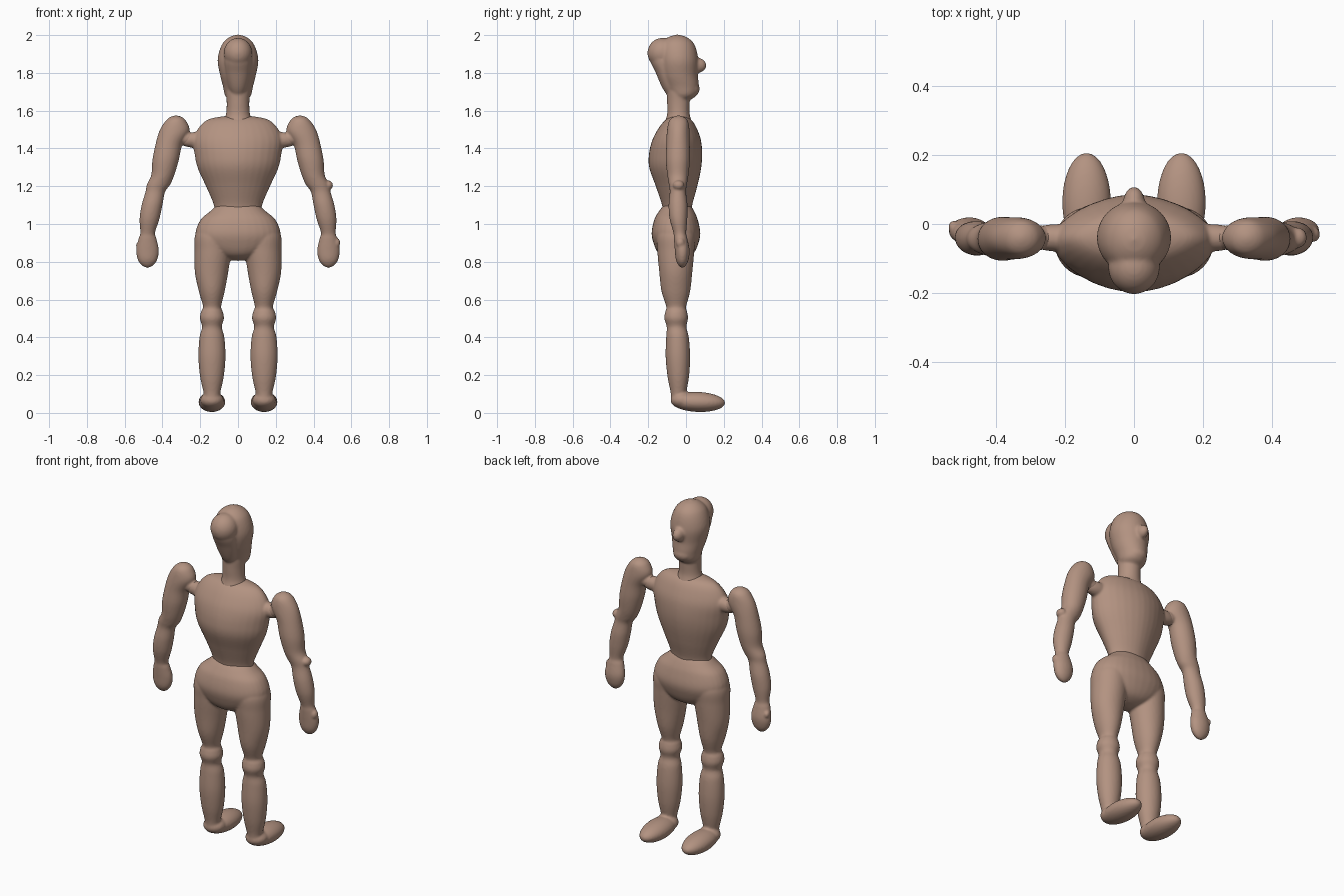
import bpy, bmesh, math
from mathutils import Vector, Matrix

clay = bpy.data.materials.new("warm clay")
clay.diffuse_color = (0.45, 0.29, 0.22, 1)


def spline(pts, steps=6):
    """Catmull-Rom through stations (z, cx, cy, rx, ry); squared radii keep the ends round."""
    p = [Vector((z, cx, cy, rx * rx, ry * ry)) for z, cx, cy, rx, ry in pts]
    p = [2 * p[0] - p[1]] + p + [2 * p[-1] - p[-2]]
    out = []
    for i in range(1, len(p) - 2):
        a, b, c, d = p[i - 1:i + 3]
        for k in range(steps):
            t = k / steps
            out.append(0.5 * (2 * b + (c - a) * t + (2 * a - 5 * b + 4 * c - d) * t * t
                              + (3 * b - a - 3 * c + d) * t ** 3))
    return out + [p[-2]]


def loft(bm, pts, power=2.0, sides=32):
    """Stack of horizontal (super)elliptical sections."""
    rings = []
    for z, cx, cy, r1, r2 in spline(pts):
        rx, ry = math.sqrt(max(r1, 1e-5)), math.sqrt(max(r2, 1e-5))
        ring = []
        for k in range(sides):
            a = 2 * math.pi * k / sides
            c, s = math.cos(a), math.sin(a)
            ring.append(bm.verts.new((cx + rx * math.copysign(abs(c) ** (2 / power), c),
                                      cy + ry * math.copysign(abs(s) ** (2 / power), s), z)))
        rings.append(ring)
    for lo, hi in zip(rings, rings[1:]):
        for k in range(sides):
            j = (k + 1) % sides
            bm.faces.new((lo[k], lo[j], hi[j], hi[k]))
    bm.faces.new(rings[0][::-1])
    bm.faces.new(rings[-1])


def ball(bm, centre, radii, tilt=0):
    m = Matrix.Translation(centre) @ Matrix.Rotation(tilt, 4, 'X') @ Matrix.Diagonal((*radii, 1))
    bmesh.ops.create_uvsphere(bm, u_segments=32, v_segments=20, radius=1, matrix=m)


def finish(name, bm, voxel=0.007, smooth=5):
    """Fuse overlapping forms into one soft skin."""
    bmesh.ops.recalc_face_normals(bm, faces=bm.faces[:])
    me = bpy.data.meshes.new(name)
    bm.to_mesh(me)
    bm.free()
    me.materials.append(clay)
    ob = bpy.data.objects.new(name, me)
    bpy.context.collection.objects.link(ob)
    r = ob.modifiers.new("fuse", 'REMESH')
    r.mode, r.voxel_size, r.use_smooth_shade = 'VOXEL', voxel, True
    s = ob.modifiers.new("soften", 'SMOOTH')
    s.factor, s.iterations = 0.5, smooth
    for f in me.polygons:
        f.use_smooth = True
    return ob


# head with hair bun, nose, jaw and neck
bm = bmesh.new()
loft(bm, [(1.64, 0, -0.04, 0, 0), (1.68, 0, -0.015, 0.068, 0.07), (1.73, 0, -0.02, 0.08, 0.088),
          (1.79, 0, -0.035, 0.095, 0.098), (1.87, 0, -0.04, 0.108, 0.105),
          (1.95, 0, -0.045, 0.085, 0.09), (2.003, 0, -0.045, 0, 0)])
ball(bm, (0, -0.125, 1.905), (0.075, 0.079, 0.08))
loft(bm, [(1.66, 0, -0.05, 0.02, 0.03), (1.72, 0, -0.075, 0.05, 0.05),
          (1.8, 0, -0.105, 0.065, 0.055), (1.88, 0, -0.12, 0.07, 0.07), (1.95, 0, -0.11, 0, 0)])
ball(bm, (0, 0.06, 1.84), (0.032, 0.048, 0.04))
ball(bm, (0, 0.03, 1.715), (0.055, 0.042, 0.042))
loft(bm, [(1.53, 0, -0.04, 0.08, 0.075), (1.58, 0, -0.04, 0.064, 0.06),
          (1.64, 0, -0.04, 0.06, 0.06), (1.7, 0, -0.04, 0.064, 0.062)])
finish("head_and_neck", bm)

# torso: lens-shaped ribcage, narrow waist, shoulder pegs
bm = bmesh.new()
loft(bm, [(1.575, 0, -0.04, 0, 0), (1.55, 0, -0.04, 0.165, 0.07), (1.5, 0, -0.045, 0.215, 0.105),
          (1.44, 0, -0.05, 0.238, 0.13), (1.37, 0, -0.055, 0.23, 0.141),
          (1.3, 0, -0.057, 0.215, 0.138), (1.2, 0, -0.05, 0.17, 0.11),
          (1.1, 0, -0.047, 0.128, 0.08), (1.03, 0, -0.047, 0.13, 0.08)], power=1.8)
for sx in (-1, 1):
    ball(bm, (sx * 0.22, -0.04, 1.445), (0.1, 0.04, 0.042))
finish("torso", bm)

# pelvis and legs
bm = bmesh.new()
loft(bm, [(1.1, 0, -0.047, 0.11, 0.07), (1.065, 0, -0.05, 0.15, 0.095),
          (1.02, 0, -0.053, 0.2, 0.116), (0.95, 0, -0.053, 0.225, 0.129),
          (0.89, 0, -0.053, 0.2, 0.116), (0.84, 0, -0.053, 0.13, 0.09), (0.805, 0, -0.053, 0, 0)], power=2.2)
for sx in (-1, 1):
    x = sx
    loft(bm, [(1.02, x * 0.12, -0.053, 0, 0), (0.95, x * 0.125, -0.053, 0.1, 0.1),
              (0.86, x * 0.132, -0.054, 0.098, 0.098), (0.75, x * 0.14, -0.054, 0.089, 0.088),
              (0.65, x * 0.139, -0.054, 0.07, 0.077), (0.565, x * 0.137, -0.052, 0.048, 0.053),
              (0.535, x * 0.138, -0.052, 0.058, 0.058), (0.5, x * 0.138, -0.052, 0.064, 0.063),
              (0.455, x * 0.138, -0.05, 0.052, 0.052), (0.4, x * 0.138, -0.045, 0.066, 0.06),
              (0.3, x * 0.138, -0.043, 0.072, 0.065), (0.2, x * 0.138, -0.041, 0.064, 0.058),
              (0.11, x * 0.138, -0.04, 0.045, 0.042), (0.06, x * 0.138, -0.04, 0.04, 0.04)])
    # foot: heel block running into a long toe
    ball(bm, (x * 0.138, 0.063, 0.058), (0.071, 0.145, 0.053), -0.04)
    ball(bm, (x * 0.138, -0.02, 0.068), (0.062, 0.062, 0.044))
finish("pelvis_and_legs", bm)

# arms hanging outward, with mitten hands
for side, sx in (("left", -1), ("right", 1)):
    bm = bmesh.new()
    loft(bm, [(1.575, sx * 0.328, -0.04, 0, 0), (1.545, sx * 0.329, -0.04, 0.055, 0.05),
              (1.49, sx * 0.337, -0.041, 0.08, 0.06), (1.42, sx * 0.366, -0.042, 0.071, 0.062),
              (1.34, sx * 0.383, -0.043, 0.07, 0.064), (1.26, sx * 0.398, -0.043, 0.061, 0.056),
              (1.21, sx * 0.42, -0.043, 0.062, 0.048), (1.17, sx * 0.438, -0.043, 0.052, 0.043),
              (1.1, sx * 0.455, -0.042, 0.055, 0.05), (1.03, sx * 0.468, -0.04, 0.053, 0.047),
              (0.955, sx * 0.478, -0.033, 0.039, 0.034), (0.92, sx * 0.479, -0.028, 0.048, 0.036),
              (0.86, sx * 0.479, -0.02, 0.06, 0.039), (0.81, sx * 0.479, -0.02, 0.051, 0.033),
              (0.768, sx * 0.479, -0.02, 0, 0)])
    ball(bm, (sx * 0.275, -0.04, 1.452), (0.06, 0.036, 0.036))
    if sx > 0:  # small bumps at elbow and thumb
        ball(bm, (0.475, -0.04, 1.205), (0.028, 0.03, 0.026))
        ball(bm, (0.523, -0.03, 0.9), (0.018, 0.022, 0.026))
    else:
        ball(bm, (-0.525, -0.01, 0.885), (0.015, 0.02, 0.02))
    finish(side + "_arm", bm, 0.006, 4)
